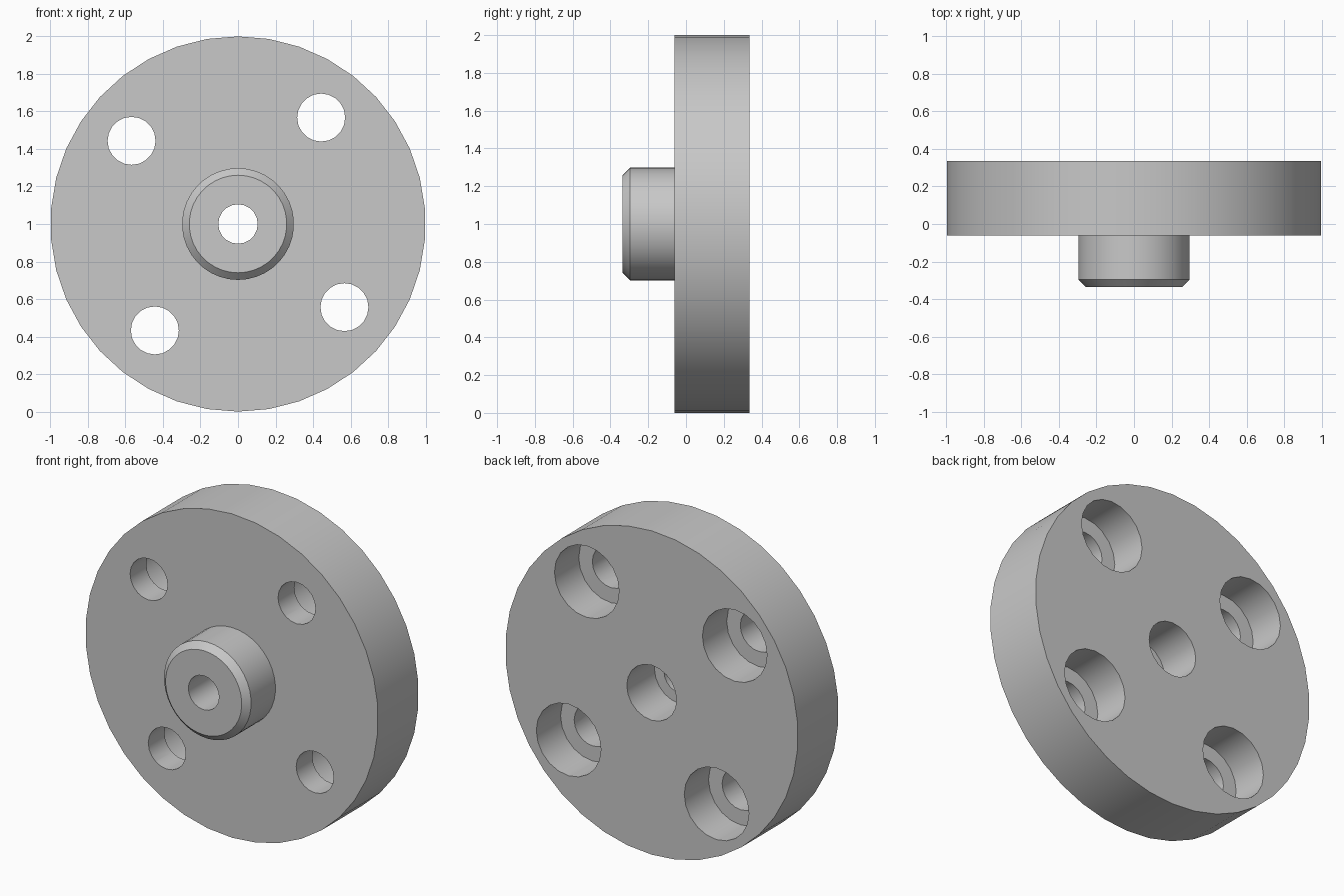
import bpy, bmesh, math
from mathutils import Vector

if "Cube" in bpy.data.objects:
    bpy.data.objects.remove(bpy.data.objects["Cube"], do_unlink=True)

# Material
steel = bpy.data.materials.new("plain_grey")
steel.use_nodes = True
GREY = (0.58, 0.58, 0.58, 1)
steel.diffuse_color = GREY
steel.node_tree.nodes["Principled BSDF"].inputs["Base Color"].default_value = GREY


def turned(name, profile, centre, sides):
    """Solid turned about the y axis from (radius, y) pairs, with flat end caps."""
    bm = bmesh.new()
    rings = []
    for radius, y in profile:
        ring = []
        for i in range(sides):
            a = math.tau * i / sides
            ring.append(bm.verts.new((radius * math.sin(a), y, radius * math.cos(a))))
        rings.append(ring)
    for lower, upper in zip(rings, rings[1:]):
        for i in range(sides):
            j = (i + 1) % sides
            bm.faces.new((lower[i], lower[j], upper[j], upper[i]))
    bm.faces.new(rings[0])
    bm.faces.new(rings[-1])
    bmesh.ops.recalc_face_normals(bm, faces=bm.faces)
    mesh = bpy.data.meshes.new(name)
    bm.to_mesh(mesh)
    bm.free()
    mesh.materials.append(steel)
    obj = bpy.data.objects.new(name, mesh)
    obj.location = centre
    bpy.context.collection.objects.link(obj)
    return obj


FRONT, BACK = -0.335, 0.335     # hub nose and disc back
FACE = -0.06                    # disc front
MID = Vector((0, 0, 1))

# Disc with a chamfered hub on its front
flange = turned("flange_disc", [(0.26, FRONT), (0.298, FRONT + 0.038), (0.298, FACE),
                                (1.0, FACE), (1.0, BACK)], MID, 38)


def stepped_cutter(name, centre, hole, bore, depth, sides):
    """Through hole that widens into a bore sunk from the back."""
    floor = BACK - depth
    return turned(name, [(hole, FRONT - 0.1), (hole, floor), (bore, floor),
                         (bore, BACK + 0.1)], centre, sides)


# Central hole and four counterbored bolt holes
cutters = [stepped_cutter("centre_hole_cutter", MID, 0.105, 0.17, 0.27, 20)]
for k in range(4):
    a = math.radians(52 + 90 * k)
    spot = MID + Vector((math.cos(a), 0, math.sin(a))) * 0.72
    cutters.append(stepped_cutter(f"bolt_hole_cutter_{k + 1}", spot, 0.128, 0.221, 0.237, 20))

for cutter in cutters:
    cutter.hide_render = True
    cut = flange.modifiers.new(cutter.name, 'BOOLEAN')
    cut.operation = 'DIFFERENCE'
    cut.solver = 'EXACT'
    cut.object = cutter

# Apply the cuts, then remove the cutters
bpy.context.view_layer.update()
evaluated = flange.evaluated_get(bpy.context.evaluated_depsgraph_get())
finished = bpy.data.meshes.new_from_object(evaluated)
flange.modifiers.clear()
flange.data = finished
for cutter in cutters:
    bpy.data.objects.remove(cutter, do_unlink=True)

# Smooth round walls with crisp edges
bpy.ops.object.select_all(action='DESELECT')
flange.select_set(True)
bpy.context.view_layer.objects.active = flange
bpy.ops.object.shade_smooth_by_angle(angle=math.radians(30))
